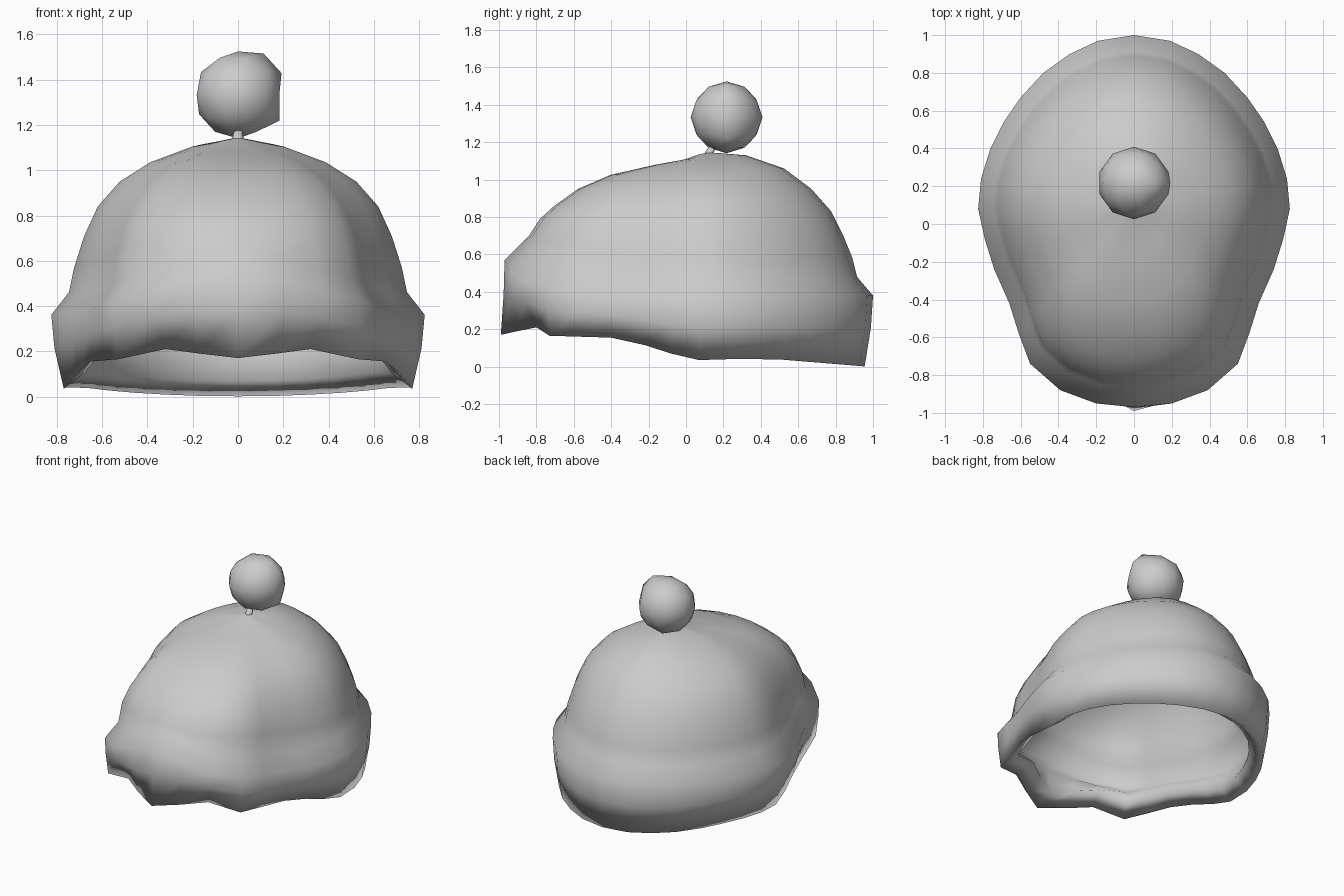
import bpy, bmesh
from mathutils import Vector

cube = bpy.data.objects.get("Cube")
if cube:
    bpy.data.objects.remove(cube, do_unlink=True)

grey = bpy.data.materials.new("soft_grey_wool")
grey.use_nodes = True
colour = (0.6, 0.6, 0.6, 1)
grey.diffuse_color = colour
grey.node_tree.nodes["Principled BSDF"].inputs["Base Color"].default_value = colour

# Half outline of the widest part of the cuff, front to back
OUTLINE = [(0, -.97), (.2, -.95), (.39, -.88), (.55, -.74), (.61, -.58), (.66, -.42),
           (.74, -.24), (.79, -.08), (.825, .08), (.81, .24), (.76, .4), (.69, .54),
           (.6, .67), (.48, .8), (.34, .9), (.19, .97), (0, 1)]
# Height of the widest part over the brow; the rest is nearly level
BROW = [.57, .52, .46, .42, .4, .38]
# Wavy front half of the lower rim
FRONT_RIM = [(0, -.99, .17), (.17, -.9, .19), (.32, -.8, .21), (.53, -.73, .165),
             (.59, -.57, .16), (.65, -.4, .155), (.7, -.22, .115), (.74, -.08, .07),
             (.77, .07, .035)]
# Dome profile: share of the crease radius, then height at front, side and back
DOME = [(.97, .70, .57, .58), (.91, .79, .71, .70), (.83, .86, .84, .83),
        (.7, .95, .95, .95), (.52, 1.025, 1.035, 1.06), (.27, 1.08, 1.105, 1.13),
        (.12, 1.105, 1.125, 1.14), (.03, 1.135, 1.14, 1.145)]
CENTRE = Vector((0, .1, 0))


def shrink(p, s, lift=0):
    q = CENTRE + (p - CENTRE) * s
    q.z = p.z + lift
    return q


def half_column(i):
    """Points up the outside of the hat, from rim to gathered top."""
    x, y = OUTLINE[i]
    wide = Vector((x, y, BROW[i] if i < len(BROW) else .36 + .02 * max(0, y)))
    if i < len(FRONT_RIM):
        rim = Vector(FRONT_RIM[i])
    else:
        rim = shrink(wide, .95)
        rim.z = .04 - .035 * max(0, (y - .5) / .45)
    belly = rim.lerp(wide, .75)
    belly.z = rim.z + (wide.z - rim.z) * .55
    points = [rim, belly, wide, shrink(wide, .905, .1)]
    d = (Vector((x, y, 0)) - CENTRE).normalized()
    front, back = max(0, -d.y) ** 2, max(0, d.y) ** 2
    for share, zf, zs, zb in DOME:
        p = shrink(wide, .905 * share)
        p.z = zf * front + zs * (1 - front - back) + zb * back
        points.append(p)
    return points


# Mirror the half columns into a full loop
half = [half_column(i) for i in range(len(OUTLINE))]
mirrored = [[Vector((-p.x, p.y, p.z)) for p in col] for col in half[-2:0:-1]]
columns = half + mirrored


def finish(name, bm):
    bmesh.ops.recalc_face_normals(bm, faces=bm.faces)
    for face in bm.faces:
        face.smooth = True
    mesh = bpy.data.meshes.new(name)
    bm.to_mesh(mesh)
    bm.free()
    mesh.materials.append(grey)
    obj = bpy.data.objects.new(name, mesh)
    bpy.context.collection.objects.link(obj)


# Hat in one closed skin: lining from its top down to the hem, then the shell upward
bm = bmesh.new()
grid = []
for col in columns:
    lining = [shrink(p, .945, -.04) for p in col[:1:-1]]
    hem = [shrink(col[1], .91, .02), shrink(col[0], .88, .07)]
    grid.append([bm.verts.new(p) for p in lining + hem + col])
for a, b in zip(grid, grid[1:] + grid[:1]):
    for k in range(len(a) - 1):
        bm.faces.new((a[k], b[k], b[k + 1], a[k + 1]))
for end in (0, -1):
    bm.faces.new([col[end] for col in grid])
finish("knitted_hat", bm)

# Tie between hat and pompom
bm = bmesh.new()
bmesh.ops.create_cone(bm, cap_ends=True, segments=8, radius1=.03, radius2=.02, depth=.08)
for v in bm.verts:
    v.co += Vector((0, .12 + v.co.z * .5, 1.135))
finish("pompom_tie", bm)

# Slightly lopsided pompom
bm = bmesh.new()
bmesh.ops.create_icosphere(bm, subdivisions=2, radius=.192)
for v in bm.verts:
    if v.co.x > .1 and abs(v.co.y) < .01:
        v.co *= 1.12
    v.co += Vector((0, .217, 1.333))
finish("pompom", bm)
